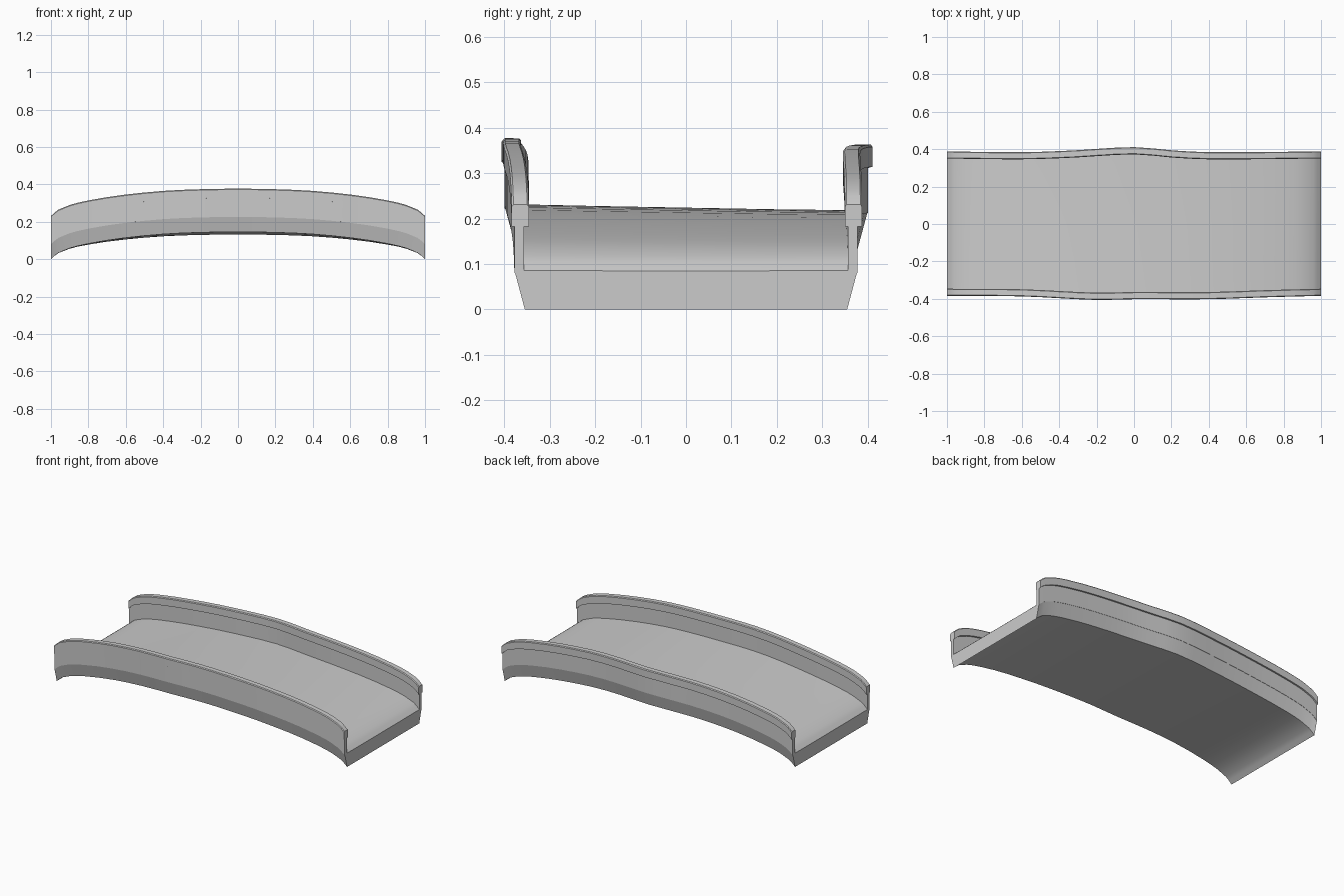
import bpy, bmesh

if "Cube" in bpy.data.objects:
    bpy.data.objects.remove(bpy.data.objects["Cube"])

# Arch height and sideways sway of each edge along x
ARCH = [(-1, 0), (-.96, .034), (-.86, .07), (-.65, .108), (-.4, .134), (-.2, .143), (0, .146),
        (.2, .143), (.4, .134), (.65, .108), (.86, .07), (.96, .034), (1, 0)]
FRONT_SWAY = [(-1, 0), (-.6, .003), (-.2, .022), (0, .018), (.4, .018), (.7, .008), (1, 0)]
BACK_SWAY = [(-1, 0), (-.6, -.004), (-.35, .004), (0, .023), (.2, .006), (.4, -.004), (1, 0)]
XS = sorted({round(-.9 + i * .1, 2) for i in range(19)} | {-1, -.98, -.96, -.86, .86, .96, .98, 1})


def curve(pts, x):
    """Smooth interpolation through the points (cubic with averaged slopes)."""
    n = len(pts)
    i = max(k for k in range(n - 1) if pts[k][0] <= x)

    def slope(k):
        a, b = pts[max(k - 1, 0)], pts[min(k + 1, n - 1)]
        return (b[1] - a[1]) / (b[0] - a[0])
    (x0, y0), (x1, y1) = pts[i], pts[i + 1]
    h = x1 - x0
    t = (x - x0) / h
    return ((2*t**3 - 3*t*t + 1) * y0 + (t**3 - 2*t*t + t) * h * slope(i)
            + (3*t*t - 2*t**3) * y1 + (t**3 - t*t) * h * slope(i + 1))


def place(x, y, z):
    """Bend a cross-section point along the bridge."""
    w = min(1, max(0, (y + .36) / .72))
    sway = w * curve(BACK_SWAY, x) - (1 - w) * curve(FRONT_SWAY, x)
    return x, y + sway, z + curve(ARCH, x) - .014 * w * (1 - x * x)


def loft(name, section):
    bm = bmesh.new()
    rings = [[bm.verts.new(place(x, y, z)) for y, z in section] for x in XS]
    n = len(section)
    for a, b in zip(rings, rings[1:]):
        for i in range(n):
            j = (i + 1) % n
            bm.faces.new((a[i], a[j], b[j], b[i]))
    bm.faces.new(rings[0])
    bm.faces.new(rings[-1])
    bmesh.ops.recalc_face_normals(bm, faces=bm.faces)
    me = bpy.data.meshes.new(name)
    bm.to_mesh(me)
    bm.free()
    ob = bpy.data.objects.new(name, me)
    bpy.context.collection.objects.link(ob)
    bpy.ops.object.select_all(action='DESELECT')
    ob.select_set(True)
    bpy.context.view_layer.objects.active = ob
    bpy.ops.object.shade_smooth_by_angle(angle=.5)


# Deck slab with sides leaning outwards
loft("deck", [(-.355, 0), (0, 0), (.355, 0), (.378, .086), (.18, .085),
              (0, .085), (-.18, .085), (-.378, .086)])

# Parapet walls and wider cap rails
for side, s, off in (("front", -1, 0), ("back", 1, .004)):
    loft(side + "_wall", [(s * y, z) for y, z in
                          ((.357, .08), (.378, .08), (.378, .19), (.357, .19))])
    loft(side + "_cap_rail", [(s * (y + off), z) for y, z in
                              ((.346, .182), (.384, .182), (.384, .226), (.38, .231),
                               (.35, .231), (.346, .226))])
